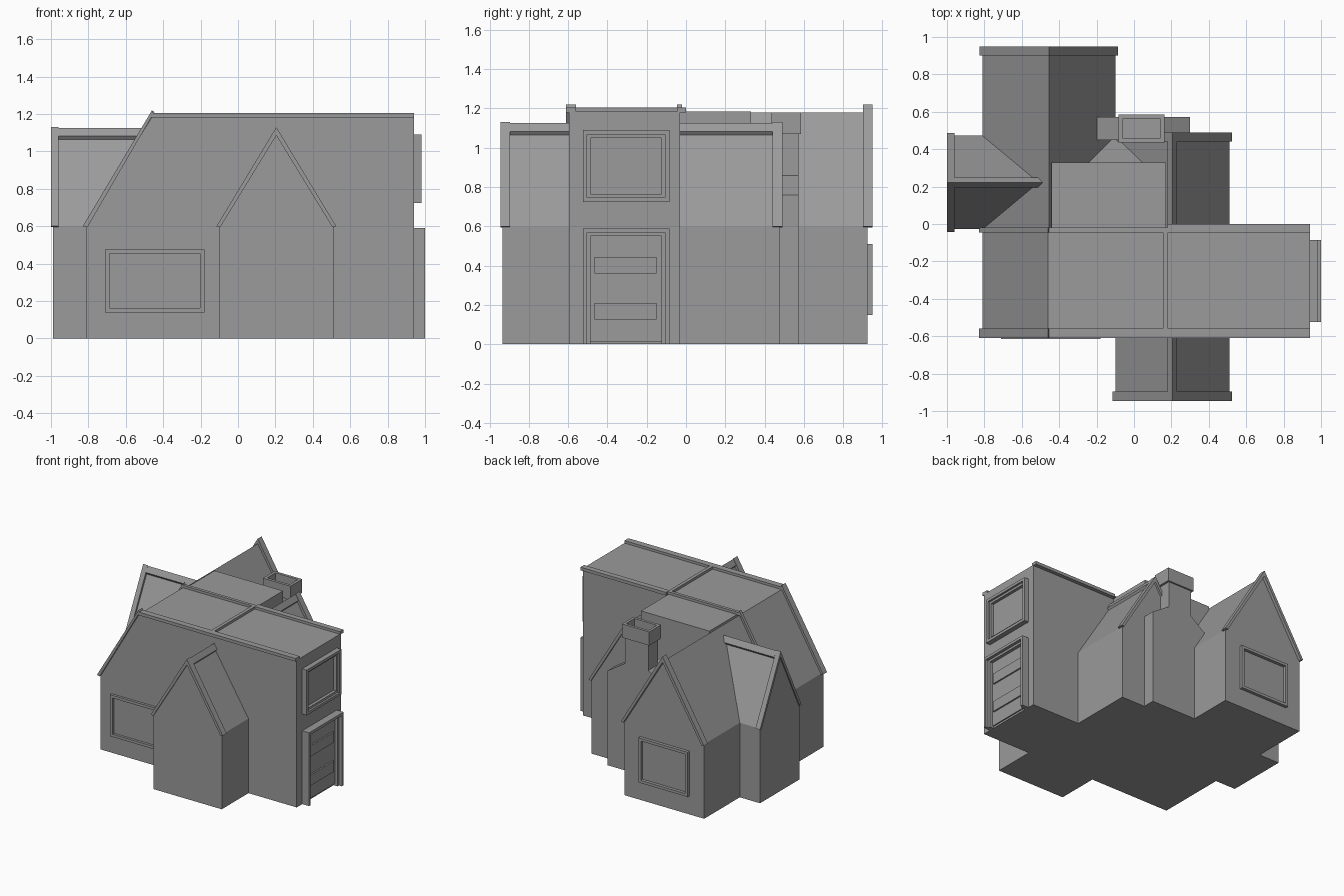
import bpy, bmesh

if "Cube" in bpy.data.objects:
    bpy.data.objects.remove(bpy.data.objects["Cube"])

# Mid grey used for the whole house
grey = bpy.data.materials.new("house_grey")
grey.diffuse_color = (.325, .325, .325, 1)
grey.use_nodes = True
grey.node_tree.nodes["Principled BSDF"].inputs["Base Color"].default_value = grey.diffuse_color


def finish(name, bm):
    bmesh.ops.recalc_face_normals(bm, faces=bm.faces)
    me = bpy.data.meshes.new(name)
    bm.to_mesh(me)
    bm.free()
    me.materials.append(grey)
    ob = bpy.data.objects.new(name, me)
    bpy.context.collection.objects.link(ob)
    return ob


def prism(name, profile, axis, a, b):
    """Extrude a 2D (horizontal, z) profile along x or y from a to b."""
    bm = bmesh.new()
    place = (lambda u, z: (u, a, z)) if axis == 'y' else (lambda u, z: (a, u, z))
    face = bm.faces.new([bm.verts.new(place(u, z)) for u, z in profile])
    ext = bmesh.ops.extrude_face_region(bm, geom=[face])
    verts = [v for v in ext['geom'] if isinstance(v, bmesh.types.BMVert)]
    move = (0, b - a, 0) if axis == 'y' else (b - a, 0, 0)
    bmesh.ops.translate(bm, verts=verts, vec=move)
    return finish(name, bm)


def boxes(name, items):
    """One mesh made of several boxes given as x0, x1, y0, y1, z0, z1."""
    bm = bmesh.new()
    for x0, x1, y0, y1, z0, z1 in items:
        vs = bmesh.ops.create_cube(bm, size=1)['verts']
        bmesh.ops.scale(bm, verts=vs, vec=(x1 - x0, y1 - y0, z1 - z0))
        bmesh.ops.translate(bm, verts=vs,
                            vec=((x0 + x1) / 2, (y0 + y1) / 2, (z0 + z1) / 2))
    return finish(name, bm)


def wing(name, axis, c, h, apex, inner, wall, trim0, trim1, cap=True):
    """Gabled wing with raised verge trim and an overhanging ridge cap."""
    prism(name + "_body", [(c - h, 0), (c + h, 0), (c + h, .6), (c, apex), (c - h, .6)],
          axis, inner, wall)
    prism(name + "_verge_trim",
          [(c - h - .015, .6), (c, apex + .04), (c + h + .015, .6),
           (c + h - .005, .595), (c, apex - .005), (c - h + .005, .595)],
          axis, trim0, trim1)
    if cap:
        prism(name + "_ridge_cap",
              [(c - .014, apex - .025), (c + .014, apex - .025), (c + .026, apex - .008),
               (c, apex + .036), (c - .026, apex - .008)],
              axis, inner, trim0)


def frame(name, axis, wall, d, u0, u1, z0, z1, bottom=True, stepped=True):
    """Frame standing off a wall by d (signed), with an optional inner step."""
    items = []
    for off, w, depth in ((0, .022, d), (.022, .018, d * .6))[:2 if stepped else 1]:
        a, b, t = u0 + off, u1 - off, z1 - off
        s = z0 + (off if bottom else 0)
        rects = [(a, a + w, s, t), (b - w, b, s, t), (a + w, b - w, t - w, t)]
        if bottom:
            rects.append((a + w, b - w, s, s + w))
        p, q = sorted((wall - d * .1, wall + depth))
        for ra, rb, rs, rt in rects:
            items.append((p, q, ra, rb, rs, rt) if axis == 'x'
                         else (ra, rb, p, q, rs, rt))
    boxes(name, items)


# Main house: half gable on the left, flat top running to the right
prism("main_house", [(-.81, 0), (.94, 0), (.94, 1.185), (-.46, 1.185), (-.81, .6)],
      'y', -.595, -.03)
for label, y0, y1 in (("front", -.61, -.56), ("back", -.045, -.02)):
    prism(label + "_slope_trim",
          [(-.83, .6), (-.46, 1.22), (-.445, 1.185), (-.465, 1.18), (-.805, .595)],
          'y', y0, y1)
boxes("flat_roof_trim", [(-.455, .94, -.61, -.56, 1.18, 1.205),
                         (.18, .94, -.045, 0, 1.18, 1.205),
                         (-.455, .18, -.045, -.02, 1.18, 1.205),
                         (.155, .182, -.56, -.045, 1.18, 1.205)])

# Four gabled wings
wing("front_wing", 'y', .205, .305, 1.09, -.5, -.935, -.895, -.945)
wing("back_right_wing", 'y', .205, .305, 1.09, -.1, .475, .44, .49)
wing("back_left_wing", 'y', -.455, .355, 1.18, -.1, .925, .9, .95, cap=False)
wing("left_wing", 'x', .222, .25, 1.09, -.48, -.99, -.96, -1.0)

# Flat roofed middle and the valley roof behind it
boxes("middle_block", [(-.44, .17, -.1, .33, 0, 1.185)])
prism("valley_roof", [(.3, 0), (.47, 0), (.47, .6), (.33, .83), (.3, .83)],
      'x', -.24, .06)

# Chimney with sloped shoulders and a hollow cap
prism("chimney", [(-.2, 0), (.3, 0), (.3, .76), (.145, .86), (.145, 1.08),
                  (-.065, 1.08), (-.065, .86), (-.2, .76)], 'y', .45, .572)
boxes("chimney_cap", [(-.082, -.06, .435, .585, 1.07, 1.18),
                      (.14, .162, .435, .585, 1.07, 1.18),
                      (-.06, .14, .435, .457, 1.07, 1.18),
                      (-.06, .14, .563, .585, 1.07, 1.18)])

# Windows
frame("front_window", 'y', -.595, -.02, -.71, -.18, .14, .475, stepped=False)
frame("back_window", 'y', .925, .025, -.68, -.24, .15, .51, stepped=False)
frame("upper_side_window", 'x', .94, .04, -.525, -.085, .725, 1.09)

# Side door with two raised panels
frame("door_frame", 'x', .94, .06, -.525, -.085, 0, .59, bottom=False)
boxes("door_leaf", [(.93, .95, -.49, -.12, .015, .55)])
boxes("door_panels", [(.945, .962, -.465, -.15, z, z + .085) for z in (.125, .36)])
